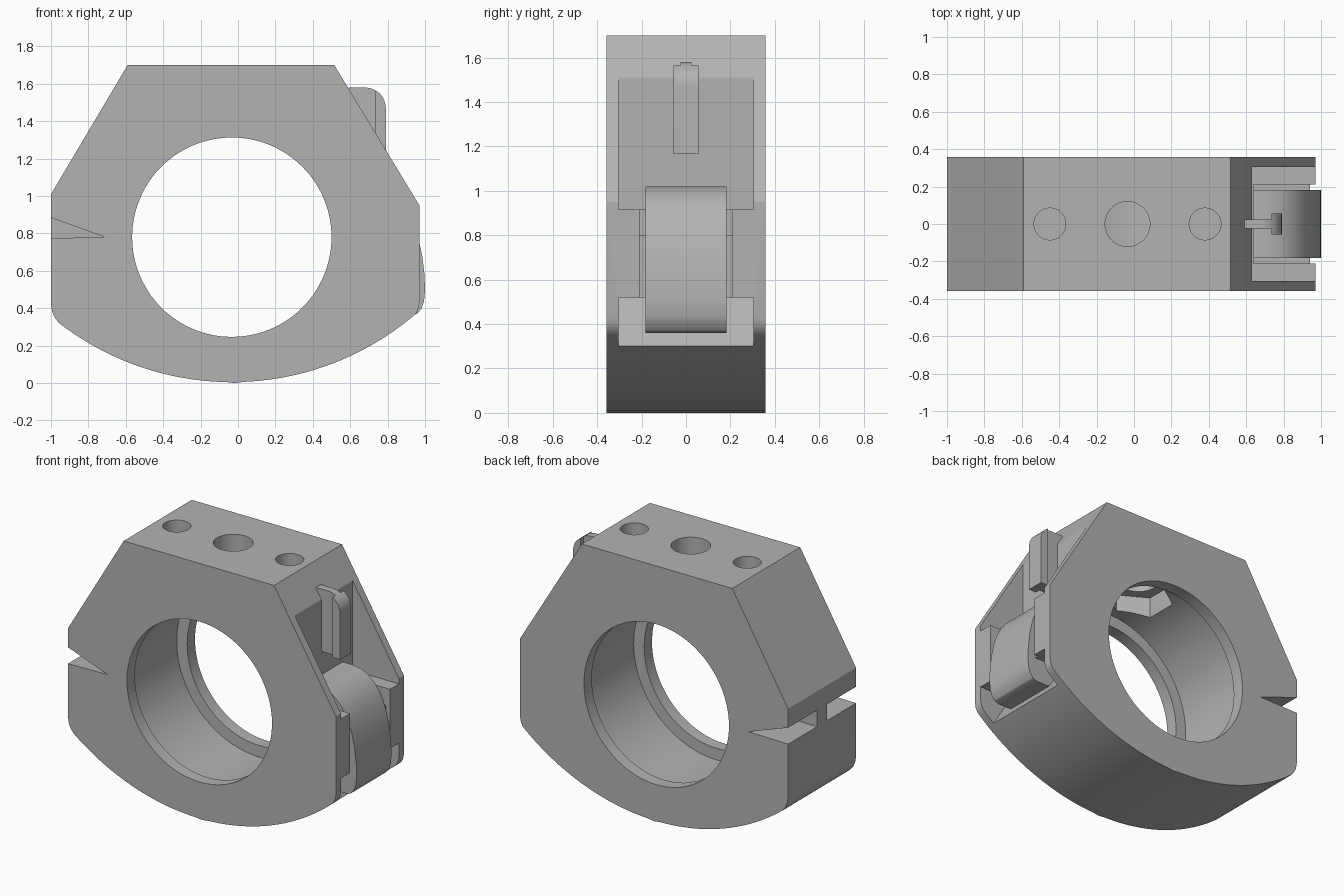
import bpy, bmesh, math
from mathutils import Matrix

if "Cube" in bpy.data.objects:
    bpy.data.objects.remove(bpy.data.objects["Cube"], do_unlink=True)

grey = bpy.data.materials.new("machined_grey")
grey.use_nodes = True
colour = (0.45, 0.45, 0.45, 1)
grey.diffuse_color = colour
grey.node_tree.nodes["Principled BSDF"].inputs["Base Color"].default_value = colour

HALF = 0.357          # half depth of the housing
CX, CZ = -0.033, 0.78  # bore centre


def finish(name, bm):
    bmesh.ops.recalc_face_normals(bm, faces=bm.faces)
    mesh = bpy.data.meshes.new(name)
    bm.to_mesh(mesh)
    bm.free()
    obj = bpy.data.objects.new(name, mesh)
    bpy.context.collection.objects.link(obj)
    mesh.materials.append(grey)
    return obj


def prism(name, profile, y0, y1):
    """Extrude an (x, z) outline from y0 to y1."""
    bm = bmesh.new()
    face = bm.faces.new([bm.verts.new((x, y0, z)) for x, z in profile])
    new = bmesh.ops.extrude_face_region(bm, geom=[face])["geom"]
    verts = [v for v in new if isinstance(v, bmesh.types.BMVert)]
    bmesh.ops.translate(bm, verts=verts, vec=(0, y1 - y0, 0))
    return finish(name, bm)


def box(name, x0, x1, half_y, z0, z1):
    return prism(name, [(x0, z0), (x1, z0), (x1, z1), (x0, z1)], -half_y, half_y)


def cylinder(name, radius, length, centre, along_y=False, sides=48):
    bm = bmesh.new()
    bmesh.ops.create_cone(bm, cap_ends=True, segments=sides,
                          radius1=radius, radius2=radius, depth=length)
    if along_y:
        bmesh.ops.rotate(bm, verts=bm.verts, matrix=Matrix.Rotation(math.pi / 2, 3, "X"))
    bmesh.ops.translate(bm, verts=bm.verts, vec=centre)
    return finish(name, bm)


def activate(obj):
    bpy.ops.object.select_all(action="DESELECT")
    obj.select_set(True)
    bpy.context.view_layer.objects.active = obj


def cut(target, cutter):
    cutter.hide_render = True
    mod = target.modifiers.new("cut", "BOOLEAN")
    mod.operation = "DIFFERENCE"
    mod.solver = "EXACT"
    mod.object = cutter
    activate(target)
    bpy.ops.object.modifier_apply(modifier=mod.name)
    bpy.data.objects.remove(cutter, do_unlink=True)


def smooth(obj):
    activate(obj)
    bpy.ops.object.shade_smooth_by_angle(angle=math.radians(25))


# Housing: flat top, sloped shoulders and a wide curved base
R = 1.508
arc = []
for i in range(41):
    dx = -0.925 + i * (0.96 + 0.925) / 40
    arc.append((CX + dx, 0.005 + R - math.sqrt(R * R - dx * dx)))
arc[20] = (arc[20][0], 0.0)
outline = [(-0.59, 1.7), (-1, 1.01), (-1, 0.42), (-0.993, 0.38), (-0.98, 0.35)]
outline += arc + [(0.95, 0.37), (0.963, 0.395), (0.97, 0.43), (0.97, 0.95), (0.515, 1.7)]
housing = prism("housing", outline, -HALF, HALF)

# Bore with a wider chamber between two thin lips
cut(housing, cylinder("bore", 0.533, 1, (CX, 0, CZ), True, 96))
cut(housing, cylinder("chamber", 0.61, 0.55, (CX, 0, CZ), True, 96))

# Top holes and the hexagonal nut seat above the chamber
cut(housing, cylinder("centre_hole", 0.12, 0.7, (-0.035, 0, 1.5)))
for x in (-0.45, 0.38):
    cut(housing, cylinder("side_hole", 0.085, 0.4, (x, 0, 1.6)))
cut(housing, cylinder("nut_seat", 0.21, 0.3, (-0.035, 0, 1.35), sides=6))

# Wedge slots on the right side, parted by a central rib
wedge = [(-1.05, 0.902), (-0.71, 0.78), (-1.05, 0.774)]
for a, b in ((-0.5, -0.054), (0.054, 0.5)):
    cut(housing, prism("wedge_slot", wedge, a, b))

# Latch recess: upper pocket, centre channel and sloped lower pocket
cut(housing, box("upper_pocket", 0.63, 1.2, 0.304, 0.915, 1.65))
cut(housing, box("channel_top", 0.64, 1.2, 0.21, 0.8, 0.95))
cut(housing, box("channel", 0.94, 1.2, 0.21, 0.45, 0.85))
lower = [(0.733, 0.52), (0.927, 0.2), (1.2, 0.2), (1.2, 0.52)]
cut(housing, prism("lower_pocket", lower, -0.304, 0.304))
smooth(housing)

# Curved latch lever in the channel
lever = prism("latch_lever", [
    (0.64, 0.4), (0.64, 1.02), (0.72, 1.02), (0.78, 1.01), (0.83, 0.985),
    (0.875, 0.945), (0.91, 0.9), (0.94, 0.84), (0.965, 0.77), (0.985, 0.68),
    (0.997, 0.58), (1, 0.5), (0.995, 0.44), (0.982, 0.4), (0.96, 0.372),
    (0.93, 0.36), (0.85, 0.36)], -0.183, 0.183)
smooth(lever)

# T-shaped catch: thin web with a wider rounded flange
curve = [(0.68 + 0.11 * math.cos(t), 1.47 + 0.11 * math.sin(t))
         for t in [i * math.pi / 20 for i in range(11)]]
web = prism("catch_web", [(0.59, 1.58), (0.63, 1.5), (0.63, 1.165), (0.74, 1.165)]
            + [(0.74, 1.56)] + curve[7:], -0.025, 0.025)
flange = prism("catch_flange", [(0.735, 1.165), (0.79, 1.165)]
               + curve[:7] + [(0.735, 1.565)], -0.057, 0.057)
smooth(web)
smooth(flange)
